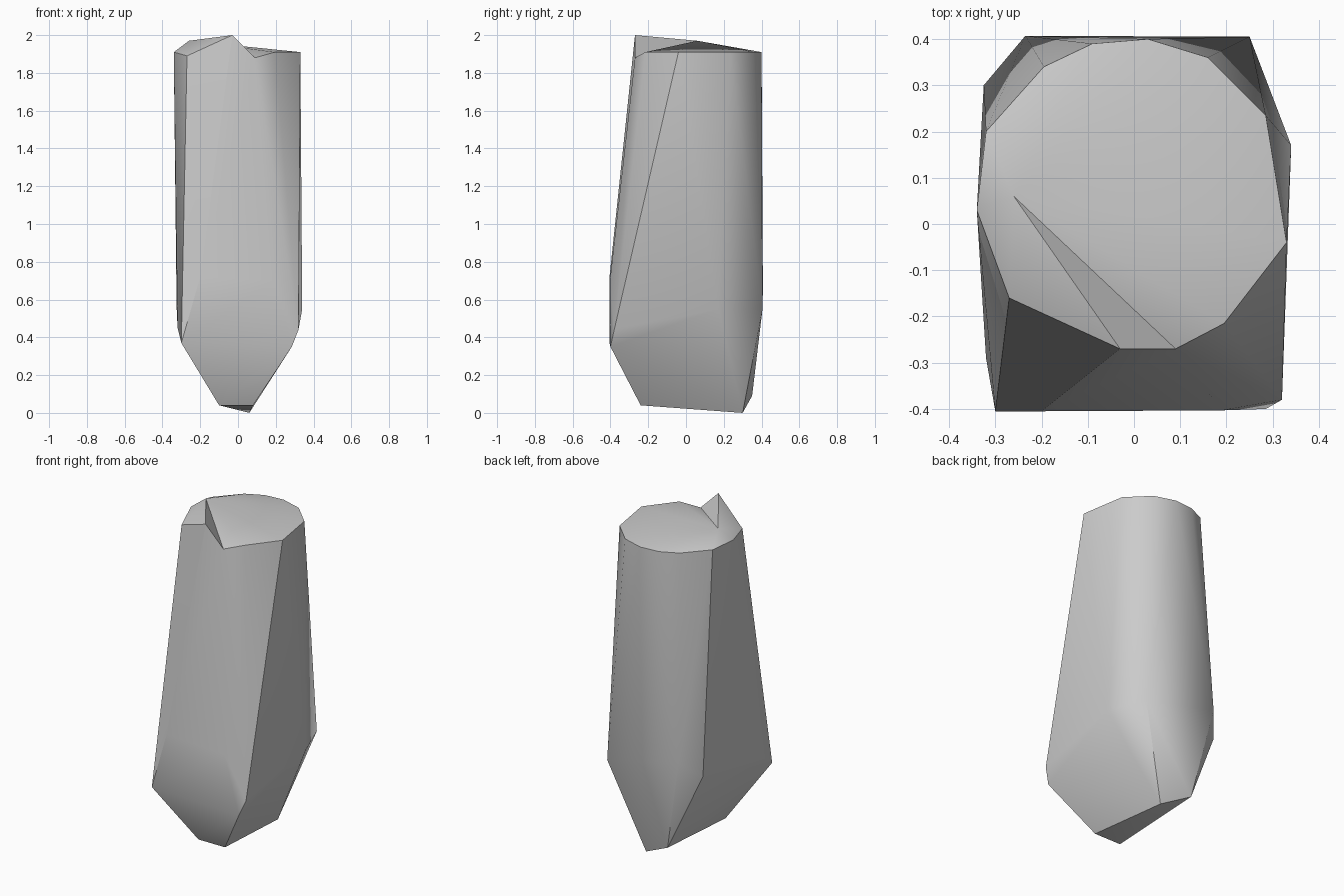
import bpy, bmesh, math

cube = bpy.data.objects.get("Cube")
if cube:
    bpy.data.objects.remove(cube, do_unlink=True)

RIM_Z = 1.91
# top outline, counter-clockwise, starting at the front notch
rim = [(.09, -.27), (.195, -.215), (.33, -.04), (.285, .235), (.16, .36), (.03, .4),
       (-.09, .39), (-.195, .34), (-.32, .2), (-.34, .03), (-.27, -.16), (-.03, -.27)]
# rim corners that leave the level: notch, dipped corner and raised peak
rim_heights = {0: 1.88, 10: 1.89, 11: 2.0}
# widest corners of the shaft
shoulder = [(-.3, -.405, .37), (.285, -.4, .35), (.32, -.38, .44), (-.32, -.29, .45),
            (-.2, -.405, .72), (.19, -.403, .7), (.34, .17, .55), (.25, .405, .55),
            (-.235, .407, .66), (-.325, .3, .56)]
# chiselled foot
foot = [(-.1, -.24, .04), (.08, -.24, .04), (.06, .3, 0), (-.12, .35, .09)]

# faceted shaft as a convex skin around its corners
bm = bmesh.new()
rim_verts = [bm.verts.new((x, y, RIM_Z)) for x, y in rim]
for p in shoulder + foot:
    bm.verts.new(p)
bmesh.ops.convex_hull(bm, input=bm.verts[:])

# replace the flat lid with a low uneven cap
lid = [f for f in bm.faces if all(v in rim_verts for v in f.verts)]
bmesh.ops.delete(bm, geom=lid, context='FACES')
for i, z in rim_heights.items():
    rim_verts[i].co.z = z
crown = bm.verts.new((-.26, .06, 1.97))
for a, b in zip(rim_verts, rim_verts[1:] + rim_verts[:1]):
    bm.faces.new((a, b, crown))
bmesh.ops.recalc_face_normals(bm, faces=bm.faces[:])

mesh = bpy.data.meshes.new("stone_post")
bm.to_mesh(mesh)
bm.free()
post = bpy.data.objects.new("stone_post", mesh)
bpy.context.collection.objects.link(post)

# single grey
grey = bpy.data.materials.new("light_grey")
grey.use_nodes = True
colour = (.6, .6, .6, 1)
grey.diffuse_color = colour
grey.node_tree.nodes["Principled BSDF"].inputs["Base Color"].default_value = colour
mesh.materials.append(grey)

# soft shading with crisp edges
bpy.ops.object.select_all(action='DESELECT')
post.select_set(True)
bpy.context.view_layer.objects.active = post
bpy.ops.object.shade_smooth_by_angle(angle=math.radians(30))
